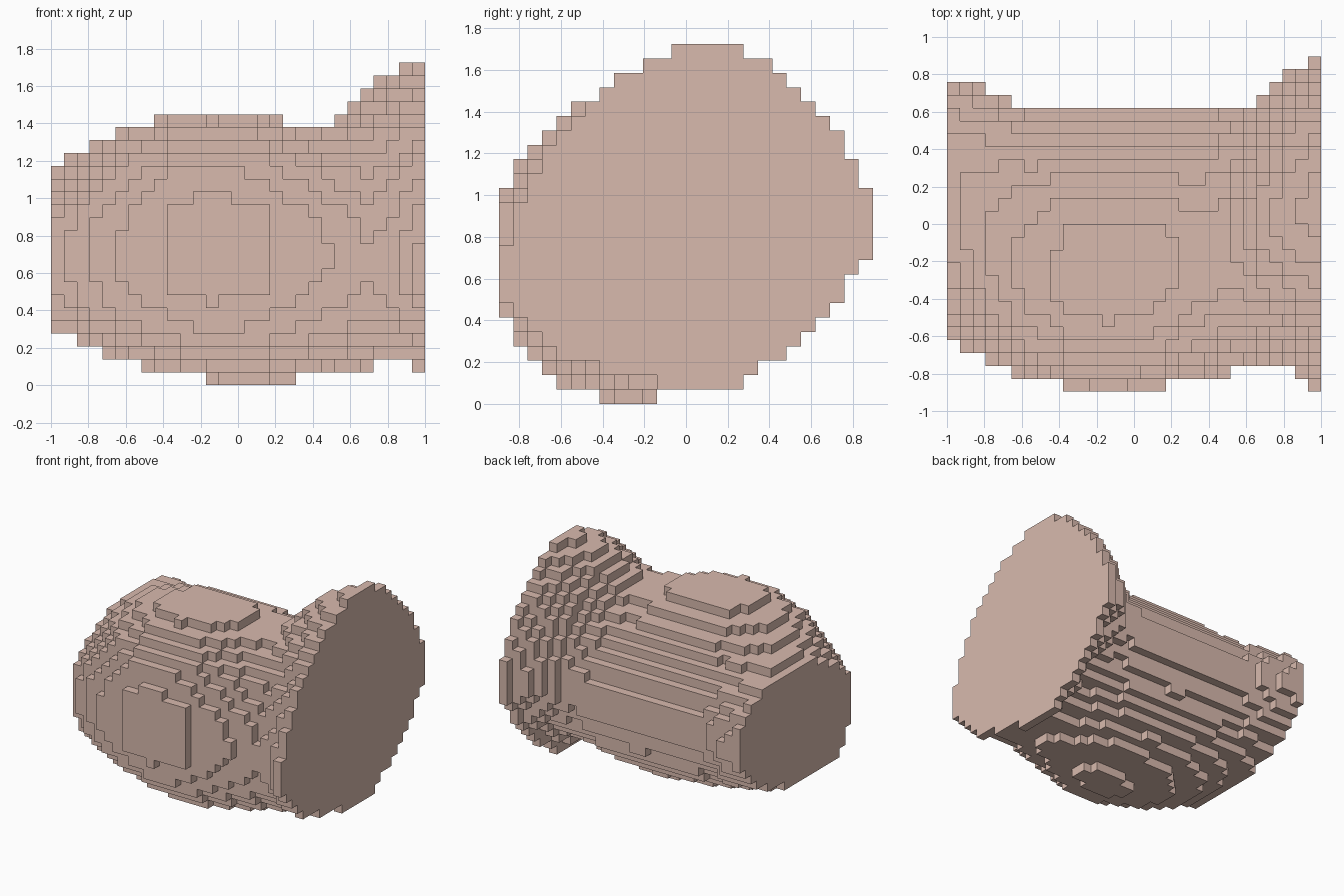
import bpy
import bmesh
from mathutils import Vector

cube = bpy.data.objects.get("Cube")
if cube:
    bpy.data.objects.remove(cube, do_unlink=True)

# Block grid: 29 slices along x, each 26 deep and 25 high
NX, NY, NZ = 29, 26, 25
CELL = 2 / NX

# Outline curves along the length, in blocks: (slice, value)
TOP = [(-.5, 17.2), (.5, 17.5), (2.5, 18.5), (4.5, 19.5), (7.4, 20.5), (9, 21.1), (12, 21.2),
       (16, 21), (17.6, 20.5), (19.5, 20.1), (21.5, 20.5), (24.5, 23.5), (26.5, 24.5), (28, 25)]
BOTTOM = [(0, 3.7), (1.5, 3.5), (3.5, 2.5), (6.5, 1.5), (11.5, .5), (15, .3),
          (18.5, .5), (24.5, 1.5), (26, 1.7), (27.5, 1.5), (28, 1.2)]
BACK = [(0, 24.1), (2.5, 23.5), (4.5, 22.5), (6, 21.9), (22, 21.9), (23.5, 22.5),
        (25.5, 24.5), (27.5, 25.5), (28, 26)]
FRONT = [(0, 3.8), (.5, 3.5), (4.5, 1.5), (8.4, .5), (9, .1), (12, -.1), (16, .1), (16.6, .5),
         (21.5, 1.5), (24, 2.3), (26.5, 1.5), (27.5, .5), (28, .3)]

# Where each outline touches the section: crest, keel, back and front middles
CREST = [(0, 16), (1, 14), (3, 11), (6, 9.6), (12, 9.2), (19, 10), (23, 13.3), (28, 14.4)]
KEEL = [(0, 10), (6, 9.3), (16, 8.7), (26, 11), (28, 15.5)]
BACK_MID = [(0, 11.3), (19, 11.6), (28, 12)]
FRONT_MID = [(0, 10.2), (12, 10.6), (20, 10.2), (28, 8.6)]

# Squareness of the four section corners along the length
BACK_TOP = [(0, 2), (6, 1.75), (28, 1.73)]
FRONT_TOP = [(0, 2.1), (6, 2.2), (12, 2.2), (20, 1.95), (24, 1.7), (28, 1.75)]
BACK_LOW = [(0, 2), (19, 2), (25, 1.4), (28, 1.42)]
FRONT_LOW = [(0, 2.4), (12, 2.2), (20, 2), (28, 2)]


def sample(curve, t):
    """Linear interpolation through a list of (position, value)."""
    for (a, va), (b, vb) in zip(curve, curve[1:]):
        if t <= b:
            return va + (vb - va) * max(0, t - a) / (b - a)
    return curve[-1][1]


def section(i):
    """Limits, then four rounded corners: centre, signed radii and exponent."""
    top, bottom = sample(TOP, i), sample(BOTTOM, i)
    back, front = sample(BACK, i), sample(FRONT, i)
    crest, keel = sample(CREST, i), sample(KEEL, i)
    back_mid, front_mid = sample(BACK_MID, i), sample(FRONT_MID, i)
    corners = []
    for y0, z0, y1, z1, power in ((crest, back_mid, back, top, BACK_TOP),
                                  (crest, front_mid, front, top, FRONT_TOP),
                                  (keel, back_mid, back, bottom, BACK_LOW),
                                  (keel, front_mid, front, bottom, FRONT_LOW)):
        corners.append((y0, z0, y1 - y0, z1 - z0, sample(power, i)))
    return (front, back, bottom, top), corners


def inside(limits, corners, y, z):
    front, back, bottom, top = limits
    if not (front < y < back and bottom < z < top):
        return False
    for y0, z0, ry, rz, n in corners:
        u, v = (y - y0) / ry, (z - z0) / rz
        if u > 0 and v > 0 and u ** n + v ** n > 1:
            return False
    return True


# Fill the blocks slice by slice
blocks = set()
for i in range(NX):
    limits, corners = section(i)
    for j in range(NY):
        for k in range(NZ):
            if inside(limits, corners, j + .5, k + .5):
                blocks.add((i, j, k))

# Skin the exposed block sides
bm = bmesh.new()
verts = {}


def corner_vert(p):
    if p not in verts:
        x, y, z = p
        verts[p] = bm.verts.new(Vector((x - NX / 2, y - NY / 2, z)) * CELL)
    return verts[p]


for block in blocks:
    for axis in range(3):
        b, c = (axis + 1) % 3, (axis + 2) % 3
        for side in (0, 1):
            neighbour = list(block)
            neighbour[axis] += 2 * side - 1
            if tuple(neighbour) in blocks:
                continue
            loop = []
            for db, dc in ((0, 0), (1, 0), (1, 1), (0, 1)):
                p = list(block)
                p[axis] += side
                p[b] += db
                p[c] += dc
                loop.append(corner_vert(tuple(p)))
            bm.faces.new(loop if side else loop[::-1])

mesh = bpy.data.meshes.new("blocky_spool")
bm.to_mesh(mesh)
bm.free()

# Single clay colour
clay = bpy.data.materials.new("dusty_clay")
clay.use_nodes = True
colour = (0.69, 0.49, 0.42, 1)
clay.diffuse_color = colour
clay.node_tree.nodes["Principled BSDF"].inputs["Base Color"].default_value = colour
mesh.materials.append(clay)

spool = bpy.data.objects.new("blocky_spool", mesh)
bpy.context.collection.objects.link(spool)
